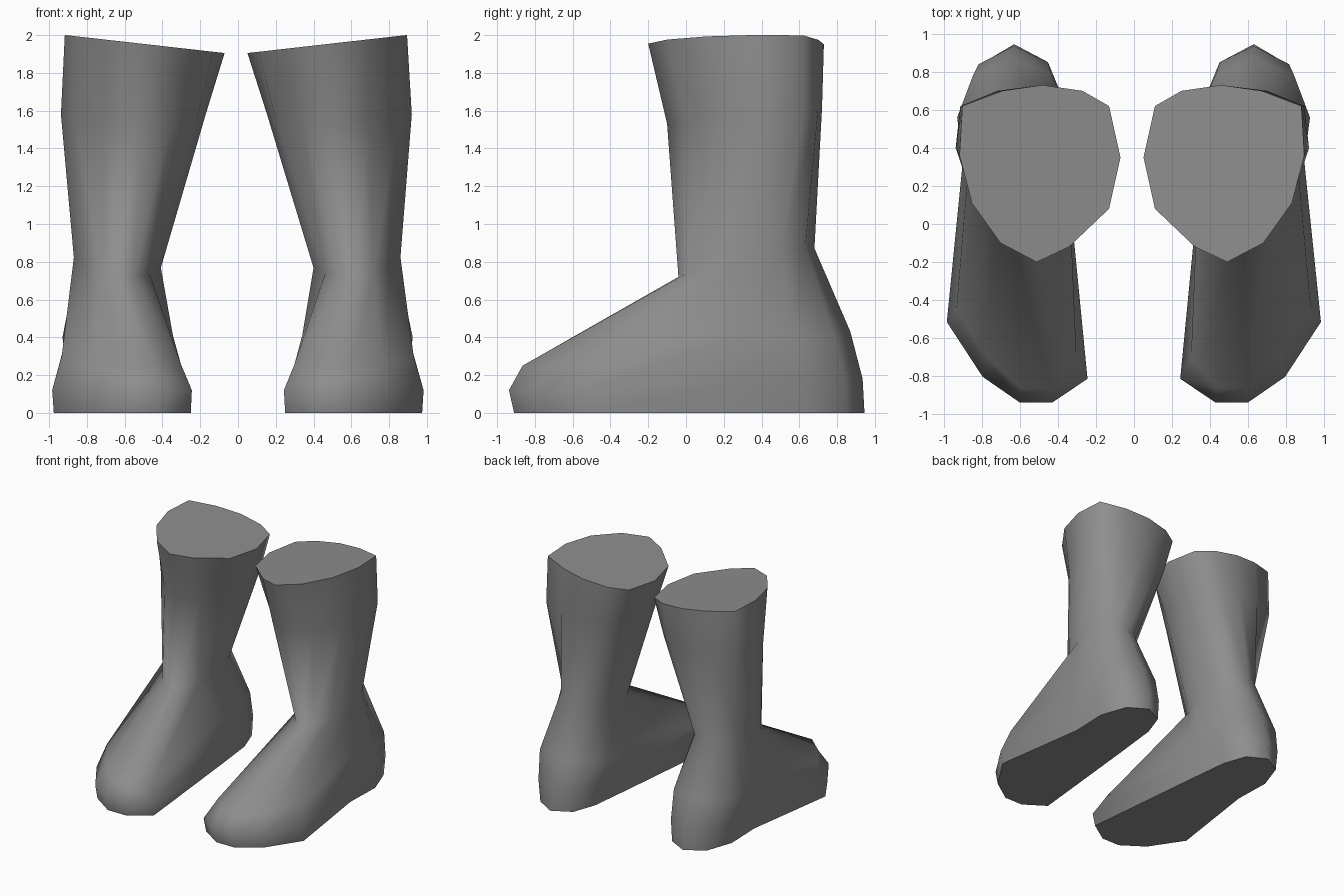
import bpy, bmesh
from math import sin, cos, pi, radians

cube = bpy.data.objects.get("Cube")
if cube:
    bpy.data.objects.remove(cube, do_unlink=True)

SIDES = 12

leather = bpy.data.materials.new("grey leather")
leather.use_nodes = True
grey = (0.27, 0.27, 0.27, 1)
leather.diffuse_color = grey
leather.node_tree.nodes["Principled BSDF"].inputs["Base Color"].default_value = grey

# Sole outline: outer waist, heel, inner waist, toe
sole = [(.86, .30), (.87, .62), (.79, .85), (.63, .945), (.47, .86), (.40, .66),
        (.36, .30), (.25, -.79), (.43, -.91), (.60, -.91), (.79, -.78), (.975, -.50)]

# Upper edge of the foot, where heel and toe turn inwards
shoulder = [(.895, .33, .43), (.925, .56, .40), (.84, .785, .41), (.63, .87, .43),
            (.43, .785, .41), (.335, .57, .37), (.34, .30, .41), (.30, -.70, .26),
            (.44, -.865, .25), (.59, -.865, .25), (.77, -.70, .26), (.93, -.45, .30)]

# Widest part of the calf, rounded off towards the front
calf = [(.92, .40), (.895, .62), (.70, .70), (.50, .72), (.30, .69), (.19, .60),
        (.155, .36), (.20, .14), (.34, -.02), (.51, -.10), (.69, .01), (.85, .19)]

# Opening at the top of the shaft
collar = [(.895, .36), (.88, .62), (.67, .70), (.46, .73), (.25, .70), (.11, .62),
          (.05, .35), (.11, .08), (.32, -.12), (.49, -.20), (.68, -.10), (.83, .11)]


def welt_point(low, high):
    """Slight bulge just above the sole."""
    x, y = low
    if y > 0:
        return (x + (high[0] - x) * .5, y - .01, .18)
    return (.6 + (x - .6) * 1.02, y * 1.03, .12)


def ankle_point(i):
    """Narrow ankle, pinched at the front and rising to the back and outer side."""
    a = 2 * pi * i / SIDES
    pinch = 1 - .3 * max(0, -sin(a))
    x = .63 + .23 * cos(a) * pinch
    y = .32 + .36 * sin(a)
    return (x, y, .72 + .21 * (y + .04) + .12 * (x - .63))


rings = [
    [(x, y, 0) for x, y in sole],
    [welt_point(a, b) for a, b in zip(sole, shoulder)],
    shoulder,
    [ankle_point(i) for i in range(SIDES)],
    [(x, y, 1.53 + .1 * (y + .1)) for x, y in calf],
    [(x, y, 1.905 + .113 * (x - .05)) for x, y in collar],
]


def build_boot(name, side, lean):
    bm = bmesh.new()
    loops = [[bm.verts.new((side * (x + lean * z), y, z)) for x, y, z in ring]
             for ring in rings]
    for low, high in zip(loops, loops[1:]):
        for i in range(SIDES):
            j = (i + 1) % SIDES
            bm.faces.new((low[i], low[j], high[j], high[i]))
    bm.faces.new(loops[0])
    bm.faces.new(loops[-1])
    bmesh.ops.recalc_face_normals(bm, faces=bm.faces)
    mesh = bpy.data.meshes.new(name)
    bm.to_mesh(mesh)
    bm.free()
    mesh.materials.append(leather)
    boot = bpy.data.objects.new(name, mesh)
    bpy.context.collection.objects.link(boot)
    bpy.ops.object.select_all(action='DESELECT')
    boot.select_set(True)
    bpy.context.view_layer.objects.active = boot
    bpy.ops.object.shade_smooth_by_angle(angle=radians(72))


build_boot("left_boot", 1, 0)
build_boot("right_boot", -1, .011)
